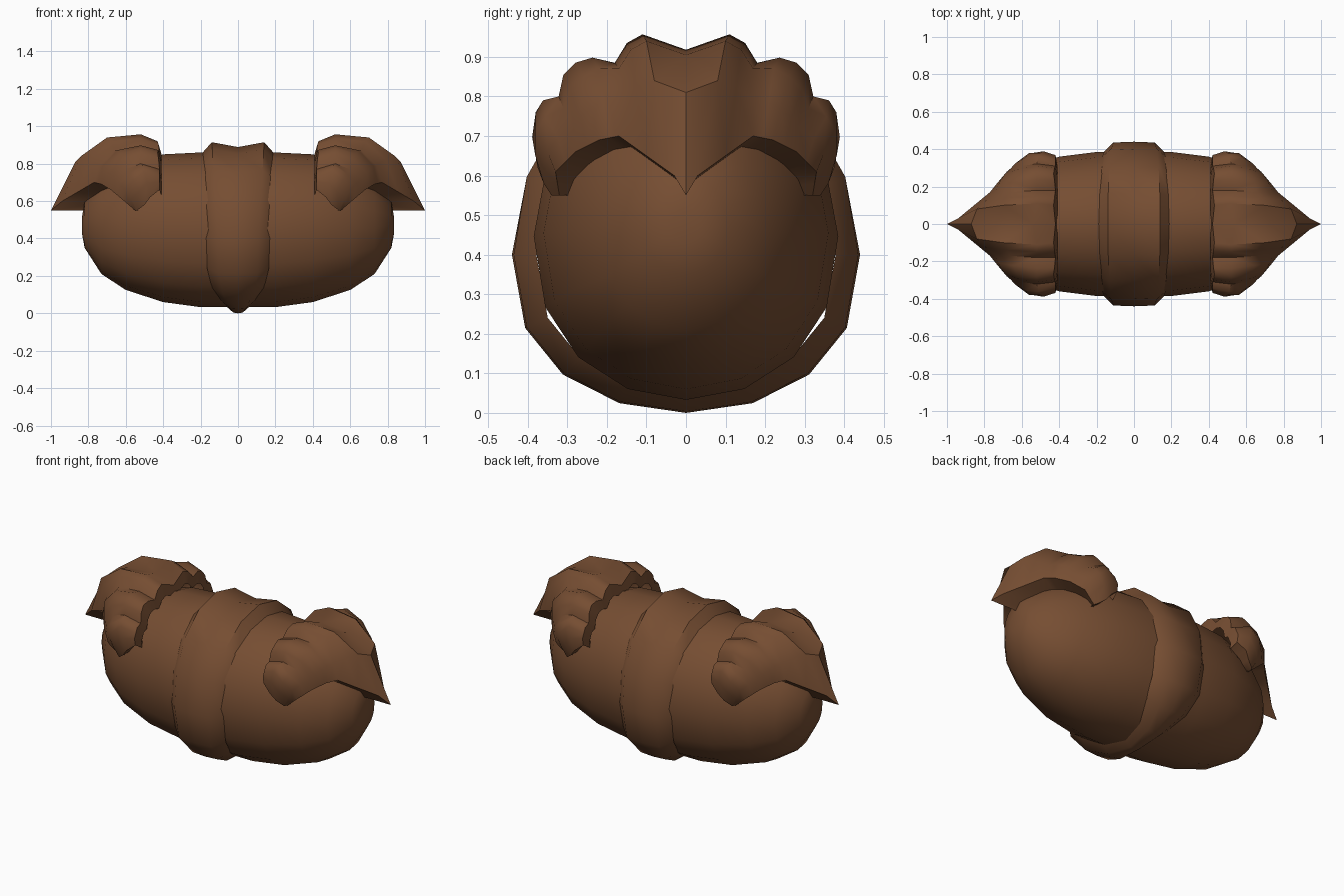
import bpy, bmesh, math

if "Cube" in bpy.data.objects:
    bpy.data.objects.remove(bpy.data.objects["Cube"])

brown = bpy.data.materials.new("bark brown")
brown.diffuse_color = (0.18, 0.075, 0.032, 1)
brown.use_nodes = True
brown.node_tree.nodes["Principled BSDF"].inputs["Base Color"].default_value = brown.diffuse_color


def make_grid(name, rows, closed=False, mirror=None, caps=False, angle=40):
    """Skin a list of equally long point rows into one object."""
    bm = bmesh.new()
    vs = [[bm.verts.new(p) for p in row] for row in rows]
    n = len(rows[0])
    for a, b in zip(vs, vs[1:]):
        for i in range(n if closed else n - 1):
            j = (i + 1) % n
            bm.faces.new((a[i], a[j], b[j], b[i]))
    if caps:
        bm.faces.new(vs[0])
        bm.faces.new(vs[-1])
    if mirror:
        bmesh.ops.mirror(bm, geom=bm.verts[:] + bm.edges[:] + bm.faces[:],
                         axis=mirror, merge_dist=0.0005)
    bmesh.ops.remove_doubles(bm, verts=bm.verts[:], dist=0.0005)
    bmesh.ops.recalc_face_normals(bm, faces=bm.faces[:])
    me = bpy.data.meshes.new(name)
    bm.to_mesh(me)
    bm.free()
    me.materials.append(brown)
    ob = bpy.data.objects.new(name, me)
    bpy.context.collection.objects.link(ob)
    bpy.context.view_layer.objects.active = ob
    ob.select_set(True)
    bpy.ops.object.shade_smooth_by_angle(angle=math.radians(angle))
    ob.select_set(False)
    return ob


def fuller(c, power):
    """Height factor with a fuller lower half."""
    return c if c > 0 else -abs(c) ** power


# Body: x, bottom, top, half width of each ring
half = [(0.2, .033, .86, .385), (0.4, .06, .85, .36), (0.6, .125, .79, .295),
        (0.73, .21, .70, .21), (0.82, .35, .60, .105), (0.835, .43, .51, .04)]
stations = [(-x, b, t, w) for x, b, t, w in reversed(half)] + half
N = 16
rings = []
for x, b, t, w in stations:
    rings.append([(x, w * math.sin(2 * math.pi * k / N),
                   (b + t) / 2 + (t - b) / 2 * fuller(-math.cos(2 * math.pi * k / N), .87))
                  for k in range(N)])
make_grid("body", rings, closed=True, caps=True)

# Middle band: narrows towards the bottom, grooved on top
sections = []
for k in range(N + 1):
    a = 2 * math.pi * k / N
    up = -math.cos(a)                       # -1 bottom, 1 top
    outer = .11 + (.03 * up if up > 0 else .085 * up ** 3)
    foot = outer + .06
    rz = .52 if up > 0 else .40
    h = fuller(up, .8)
    groove = 1 - .06 * max(up, 0)
    sec = []
    for x, s in ((-foot, .86), (-outer, .99), (0, groove), (outer, .99), (foot, .86)):
        sec.append((x, .44 * s * math.sin(a), .40 + rz * s * h))
    sections.append(sec)
make_grid("middle_band", sections, angle=50)

# Leaf caps: ribs from the middle groove round to the side tip
ribs = [
    [(.42, 0, .88), (.54, 0, .918), (.72, 0, .905), (.87, 0, .81), (1.0, 0, .55)],
    [(.43, .10, .92), (.52, .11, .957), (.70, .10, .94), (.84, .08, .84), (.94, .03, .60)],
    [(.42, .18, .86), (.52, .18, .885), (.66, .17, .87), (.74, .17, .79), (.77, .17, .70)],
    [(.43, .27, .86), (.52, .28, .885), (.63, .26, .85), (.71, .24, .77), (.73, .22, .69)],
    [(.42, .31, .77), (.52, .322, .80), (.60, .31, .77), (.67, .285, .72), (.68, .28, .66)],
    [(.42, .355, .73), (.50, .38, .76), (.56, .38, .71), (.60, .35, .66), (.62, .33, .61)],
    [(.42, .36, .66), (.47, .375, .62), (.50, .36, .58), (.54, .34, .55), (.55, .32, .55)],
]


def between(a, b):
    """Extra rib halfway, pushed out so the lobes are rounded."""
    out = []
    for p, q, f in zip(a, b, (1.03, 1.03, 1.03, 1.02, 1.0)):
        x, y, z = [(u + v) / 2 for u, v in zip(p, q)]
        out.append((x, y * f, .45 + (z - .45) * f))
    return out


def close_rib(rib):
    """Tuck both ends of a rib into the body."""
    x, y, z = rib[0]
    foot = (.41, y * .86, .45 + (z - .45) * .86)
    x, y, z = rib[-1]
    under = (x + .3 * (.3 - x), y * .7, z + .3 * (.55 - z))
    return [foot] + rib + [under]


full = ribs[:2]
for a, b in zip(ribs[1:], ribs[2:]):
    full += [between(a, b), b]
rows = [close_rib(r) for r in full[:1] + full[1:]]
rows.append([(x, y * .8, z) for x, y, z in rows[-1]])    # thickness at side tip
for side, name in ((1, "right_leaf_cap"), (-1, "left_leaf_cap")):
    make_grid(name, [[(side * x, y, z) for x, y, z in r] for r in rows],
              mirror="Y", angle=45)
